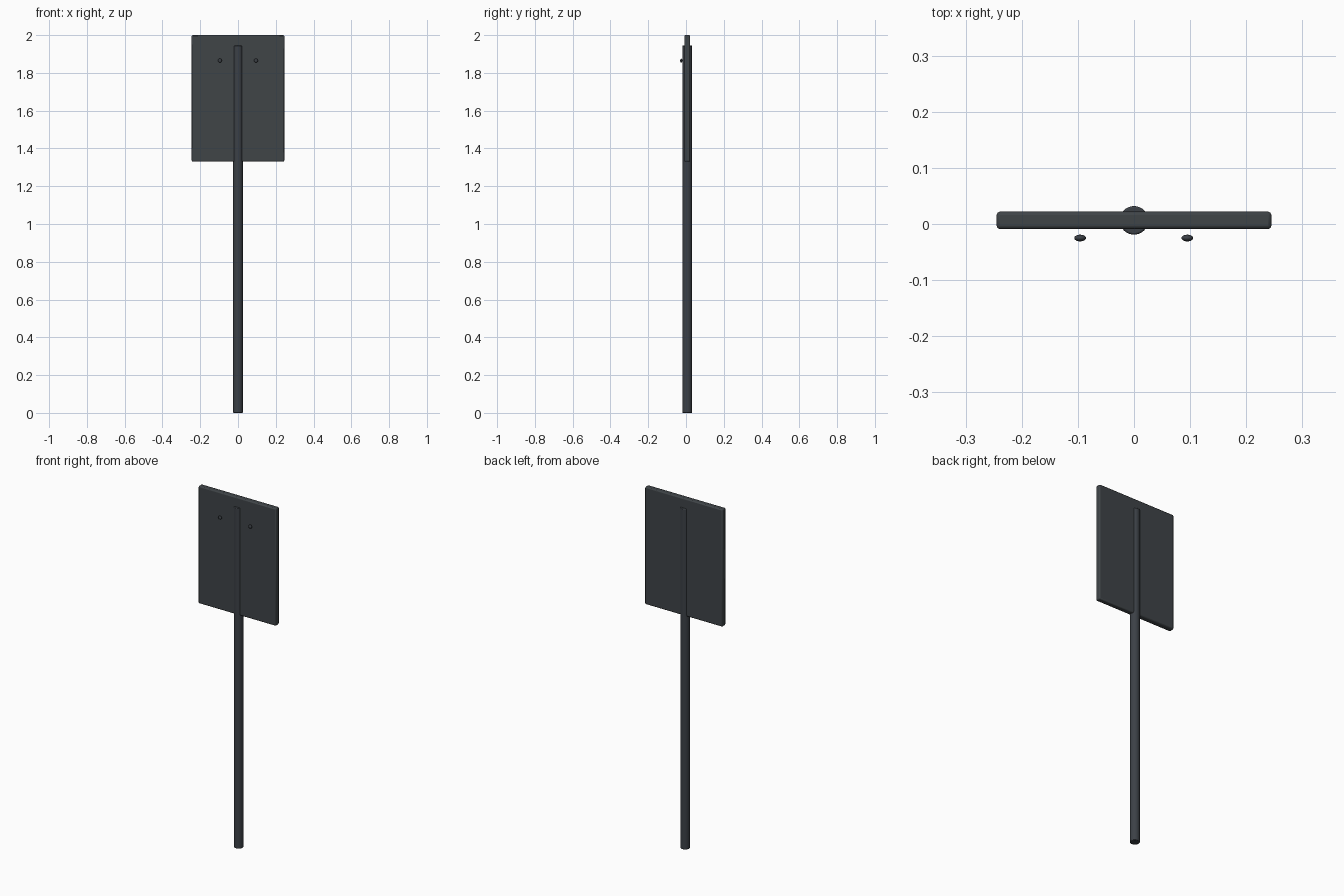
import bpy, bmesh, math
from mathutils import Matrix

if "Cube" in bpy.data.objects:
    bpy.data.objects.remove(bpy.data.objects["Cube"])


def material(name, colour):
    m = bpy.data.materials.new(name)
    m.diffuse_color = (*colour, 1)
    m.use_nodes = True
    m.node_tree.nodes["Principled BSDF"].inputs["Base Color"].default_value = m.diffuse_color
    return m


panel_grey = material("panel slate grey", (0.050, 0.058, 0.064))
pole_grey = material("pole slate grey", (0.045, 0.052, 0.062))


def add_part(name, bm, mat, bevel=0, segments=2):
    mesh = bpy.data.meshes.new(name)
    bm.to_mesh(mesh)
    bm.free()
    mesh.materials.append(mat)
    ob = bpy.data.objects.new(name, mesh)
    bpy.context.collection.objects.link(ob)
    if bevel:
        mod = ob.modifiers.new("rounded edges", 'BEVEL')
        mod.width = bevel
        mod.segments = segments
        mod.limit_method = 'ANGLE'
        mod.angle_limit = math.radians(40)
    bpy.ops.object.select_all(action='DESELECT')
    ob.select_set(True)
    bpy.context.view_layer.objects.active = ob
    bpy.ops.object.shade_smooth_by_angle(angle=math.radians(35))
    return ob


def place(x, y, z, sx=1, sy=1, sz=1):
    return Matrix.Translation((x, y, z)) @ Matrix.Diagonal((sx, sy, sz, 1))


# Flat sign board with softly rounded edges
bm = bmesh.new()
bmesh.ops.create_cube(bm, size=1, matrix=place(0, 0.0065, 1.665, 0.49, 0.031, 0.67))
add_part("sign_board", bm, panel_grey, 0.006)

# Round pole passing through the board
bm = bmesh.new()
bmesh.ops.create_cone(bm, cap_ends=True, segments=32, radius1=0.0255, radius2=0.0255,
                      depth=1.945, matrix=place(0, 0.0065, 0.9725))
add_part("pole", bm, pole_grey, 0.003)

# Two flattened studs in front of the board
for side, x in (("left", -0.096), ("right", 0.095)):
    bm = bmesh.new()
    bmesh.ops.create_uvsphere(bm, u_segments=20, v_segments=12, radius=1,
                              matrix=place(x, -0.025, 1.865, 0.0105, 0.006, 0.0105))
    add_part(side + "_stud", bm, pole_grey)
